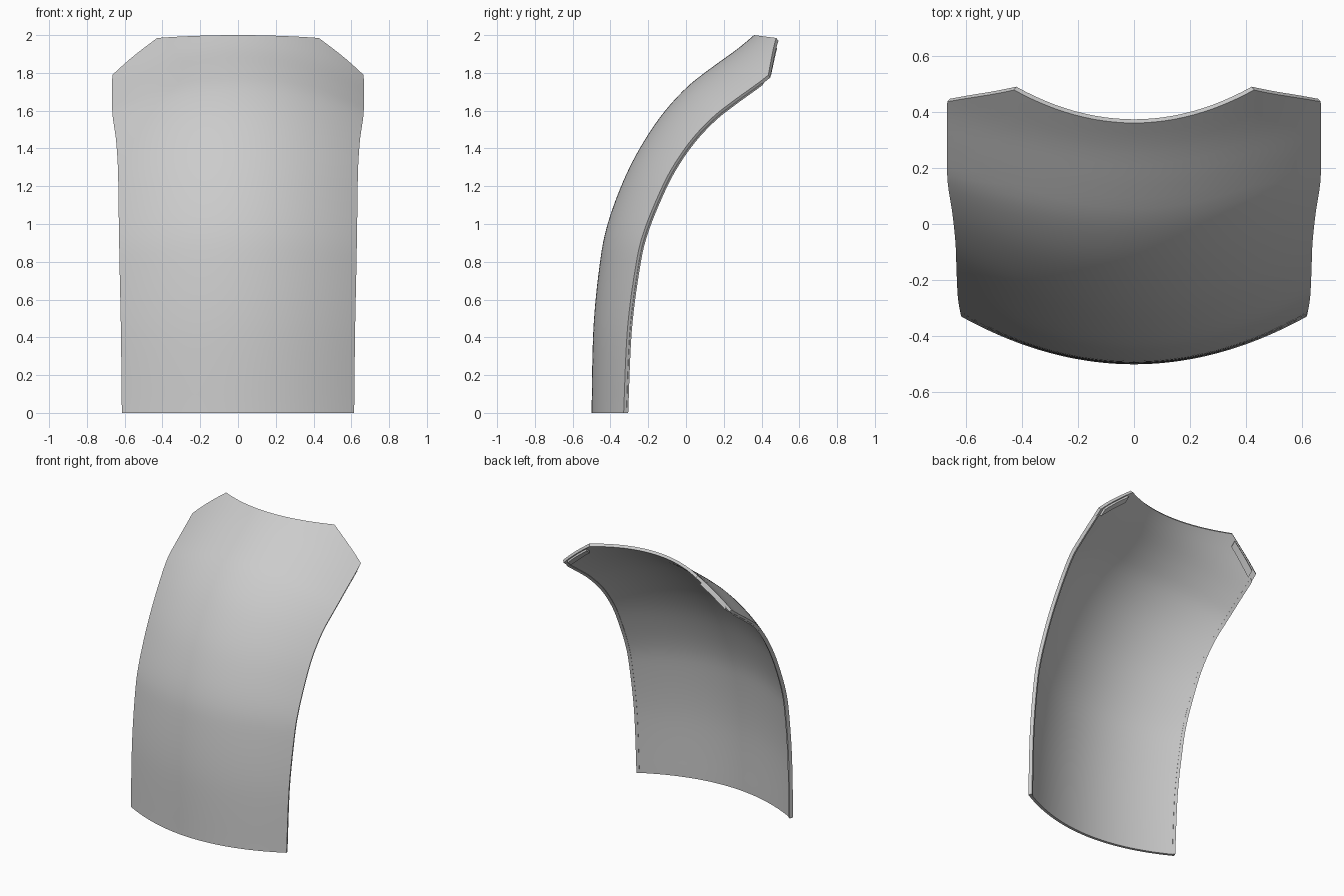
import bpy
import math
from mathutils import Vector

if "Cube" in bpy.data.objects:
    bpy.data.objects.remove(bpy.data.objects["Cube"])

grey = bpy.data.materials.new("light_grey")
grey.use_nodes = True
COLOUR = (0.6, 0.6, 0.6, 1)
grey.diffuse_color = COLOUR
grey.node_tree.nodes["Principled BSDF"].inputs["Base Color"].default_value = COLOUR

# Spine of the panel: y, z, depth of the side curl, half width
KEYS = [Vector(k) for k in (
    (-.5, 0, .17, .615), (-.49, .45, .18, .62), (-.455, .8, .19, .627),
    (-.415, 1, .195, .63), (-.335, 1.22, .2, .633), (-.245, 1.4, .2, .636),
    (-.13, 1.575, .205, .647), (0, 1.72, .21, .664), (.125, 1.82, .21, .666),
    (.27, 1.925, .21, .666), (.36, 2, .21, .664))]
CORNER = .645


def spline(i, f):
    a, b, c, d = (KEYS[min(max(j, 0), len(KEYS) - 1)] for j in range(i - 1, i + 3))
    return b + (c - a) * (f / 2) + (a - b * 2.5 + c * 2 - d / 2) * f**2 \
        + ((b - c) * 1.5 + (d - a) / 2) * f**3


SPINE = [spline(i, j / 16) for i in range(len(KEYS) - 1) for j in range(16)] + [KEYS[-1]]
ARC = [0]
for p, q in zip(SPINE, SPINE[1:]):
    ARC.append(ARC[-1] + (q.yx - p.yx).length)
LENGTH = ARC[-1]


def at(a):
    """Spine value at an arc length, continued straight past the end."""
    i = 0
    while i < len(ARC) - 2 and ARC[i + 1] < a:
        i += 1
    return SPINE[i].lerp(SPINE[i + 1], (a - ARC[i]) / (ARC[i + 1] - ARC[i]))


def surface(s, a, depth=0):
    k = at(a)
    tangent = (at(min(a, LENGTH) + .02) - at(max(min(a, LENGTH) - .1, 0))).xy.normalized()
    if a < .3:
        tangent = Vector((0, 1)).lerp(tangent, a / .3).normalized()
    sink = k.z * s * s + depth
    return Vector((s * k.w, k.x + tangent.y * sink, k.y - tangent.x * sink))


def top_end(s):
    """Arc length of the top rim: dipped centre, raised corners, cut shoulders."""
    s = abs(s)
    if s < CORNER:
        return LENGTH + .08 * (s / CORNER)**2
    return LENGTH + .08 - .15 * (s - CORNER) / (1 - CORNER)


def sheet(name, rows, thickness):
    n = len(rows[0])
    faces = [(r * n + c, r * n + c + 1, r * n + n + c + 1, r * n + n + c)
             for r in range(len(rows) - 1) for c in range(n - 1)]
    mesh = bpy.data.meshes.new(name)
    mesh.from_pydata([p for row in rows for p in row], [], faces)
    mesh.materials.append(grey)
    obj = bpy.data.objects.new(name, mesh)
    bpy.context.collection.objects.link(obj)
    solid = obj.modifiers.new("thickness", 'SOLIDIFY')
    solid.thickness = thickness
    solid.offset = -1
    bpy.ops.object.select_all(action='DESELECT')
    obj.select_set(True)
    bpy.context.view_layer.objects.active = obj
    bpy.ops.object.modifier_apply(modifier="thickness")
    bpy.ops.object.shade_smooth_by_angle(angle=math.radians(35))
    return obj


# Curved main panel
half = [CORNER * i / 12 for i in range(13)] + [CORNER + (1 - CORNER) * i / 8 for i in range(1, 9)]
columns = [-s for s in reversed(half[1:])] + half
ROWS = 48
panel = []
for r in range(ROWS + 1):
    t = r / ROWS
    panel.append([surface(s, t * (LENGTH + (top_end(s) - LENGTH) * t**3)) for s in columns])
sheet("curved_panel", panel, .02)

# Folded tabs behind the cut shoulders
for side, label in ((-1, "right"), (1, "left")):
    span = [CORNER + .04 + .26 * i / 6 for i in range(7)]
    if side < 0:
        span = [-s for s in reversed(span)]
    tab = [[surface(s, top_end(s) - back, .018) for s in span] for back in (.06, .015)]
    sheet(label + "_shoulder_tab", tab, .018)

# Narrow folded hems along the inner side edges
for side, label in ((-1, "right"), (1, "left")):
    strip = sorted((side * .965, side * .992))
    hem = [[surface(s, t / 40 * (top_end(s) - .05), .018) for s in strip] for t in range(41)]
    sheet(label + "_side_hem", hem, .01)
